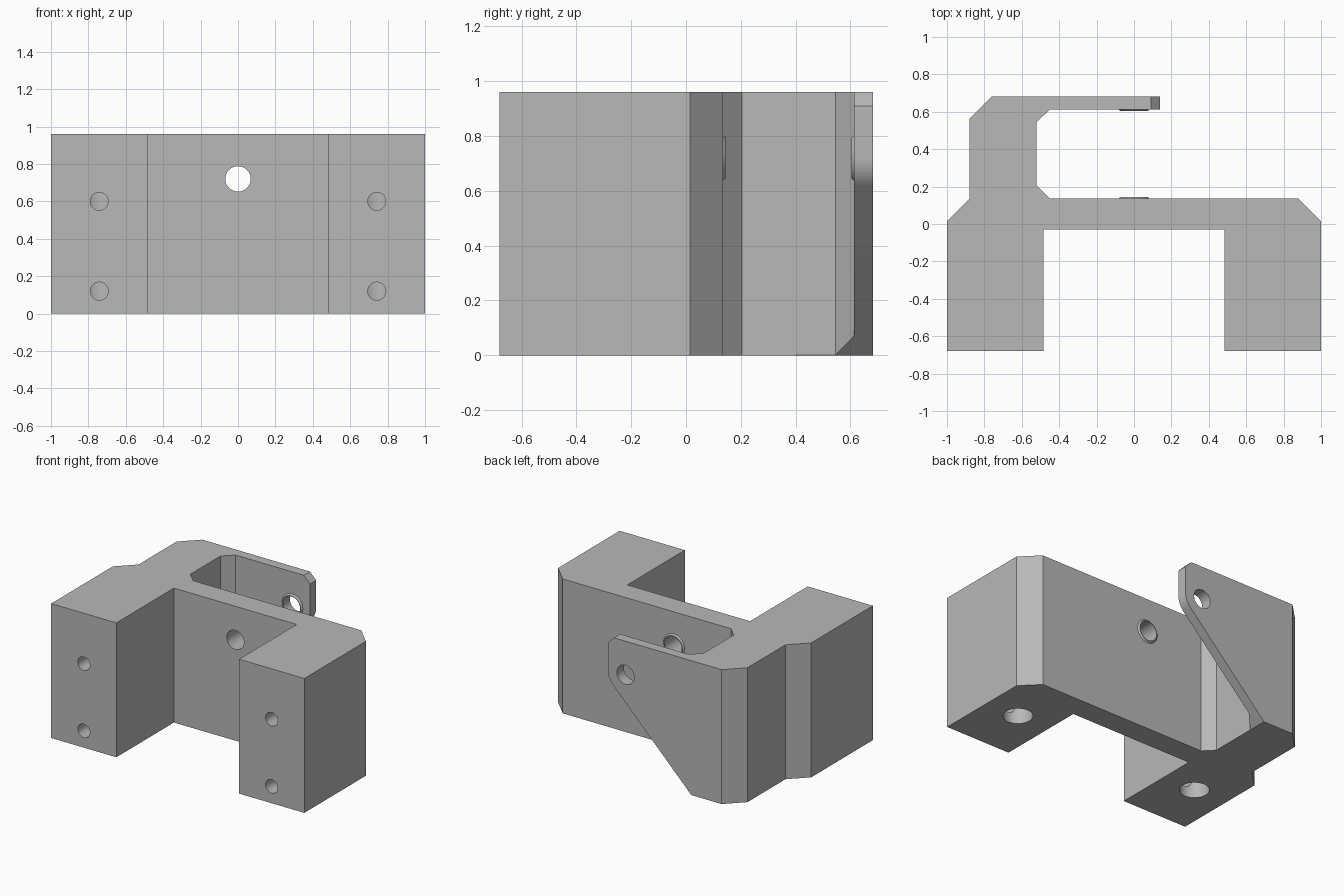
import bpy, bmesh
from math import sin, cos, radians
from mathutils import Matrix, Vector

if "Cube" in bpy.data.objects:
    bpy.data.objects.remove(bpy.data.objects["Cube"])

HEIGHT = 0.96
PIN_Z = 0.72      # height of the pivot hole
TIP = 0.14        # radius of the rounded arm corner, about the pivot hole

grey = bpy.data.materials.new("plain grey")
grey.use_nodes = True
grey.diffuse_color = (0.48, 0.48, 0.48, 1)
grey.node_tree.nodes["Principled BSDF"].inputs["Base Color"].default_value = grey.diffuse_color


def finish(name, bm):
    bmesh.ops.recalc_face_normals(bm, faces=bm.faces)
    mesh = bpy.data.meshes.new(name)
    bm.to_mesh(mesh)
    bm.free()
    mesh.materials.append(grey)
    obj = bpy.data.objects.new(name, mesh)
    bpy.context.collection.objects.link(obj)
    return obj


def prism(name, points, offset):
    """Extrude a closed outline of 3D points."""
    bm = bmesh.new()
    face = bm.faces.new([bm.verts.new(p) for p in points])
    new = bmesh.ops.extrude_face_region(bm, geom=[face])["geom"]
    moved = [v for v in new if isinstance(v, bmesh.types.BMVert)]
    bmesh.ops.translate(bm, verts=moved, vec=offset)
    return finish(name, bm)


def rod(name, start, end, r1, r2=None):
    """Cylinder or cone between two points."""
    start, end = Vector(start), Vector(end)
    axis = end - start
    turn = axis.to_track_quat("Z", "Y").to_matrix().to_4x4()
    bm = bmesh.new()
    bmesh.ops.create_cone(bm, cap_ends=True, segments=48, radius1=r1,
                          radius2=r1 if r2 is None else r2, depth=axis.length,
                          matrix=Matrix.Translation((start + end) / 2) @ turn)
    return finish(name, bm)


def combine(body, tool, operation):
    mod = body.modifiers.new(operation.lower(), "BOOLEAN")
    mod.operation, mod.solver, mod.object = operation, "EXACT", tool
    bpy.ops.object.modifier_apply(modifier=mod.name)
    bpy.data.objects.remove(tool)


# Body: plan outline with two legs, cross wall and hooked rear arm
outline = [(-1, -.68), (-.485, -.68), (-.485, -.03), (.485, -.03), (.485, -.68),
           (1, -.68), (1, .015), (.88, .135), (-.45, .135), (-.52, .205),
           (-.52, .545), (-.45, .613), (.2, .613), (.2, .683), (-.76, .683),
           (-.88, .563), (-.88, .135), (-1, .015)]
bracket = prism("bracket_body", [(x, y, 0) for x, y in outline], (0, 0, HEIGHT))
bpy.context.view_layer.objects.active = bracket
bracket.select_set(True)

# Arm trim: sloping lower edge, rounded tip, chamfered top corner
arc = [(TIP * cos(radians(a)), PIN_Z + TIP * sin(radians(a))) for a in range(-45, 1, 5)]
trim = [(-.62, -.1)] + arc + [(TIP, .91), (.07, .98), (.4, .98), (.4, -.1)]
combine(bracket, prism("arm_trim", [(x, .4, z) for x, z in trim], (0, .4, 0)), "DIFFERENCE")

# Raised bosses facing each other around the pivot hole
for base, direction in ((.135, 1), (.613, -1)):
    boss = rod("boss", (0, base - .01 * direction, PIN_Z),
               (0, base + .01 * direction, PIN_Z), .093, .073)
    combine(bracket, boss, "UNION")

# Pivot hole through wall and arm
combine(bracket, rod("pivot_hole", (0, -.2, PIN_Z), (0, .9, PIN_Z), .068), "DIFFERENCE")

# Legs: blind bore from below, met by two screw holes from the front
for side in (-1, 1):
    x = side * .742
    combine(bracket, rod("leg_bore", (x, -.28, -.1), (x, -.28, PIN_Z), .097), "DIFFERENCE")
    for z in (.12, .6):
        combine(bracket, rod("screw_hole", (x, -.8, z), (x, -.28, z), .048), "DIFFERENCE")

bpy.ops.object.shade_smooth_by_angle(angle=radians(25))
